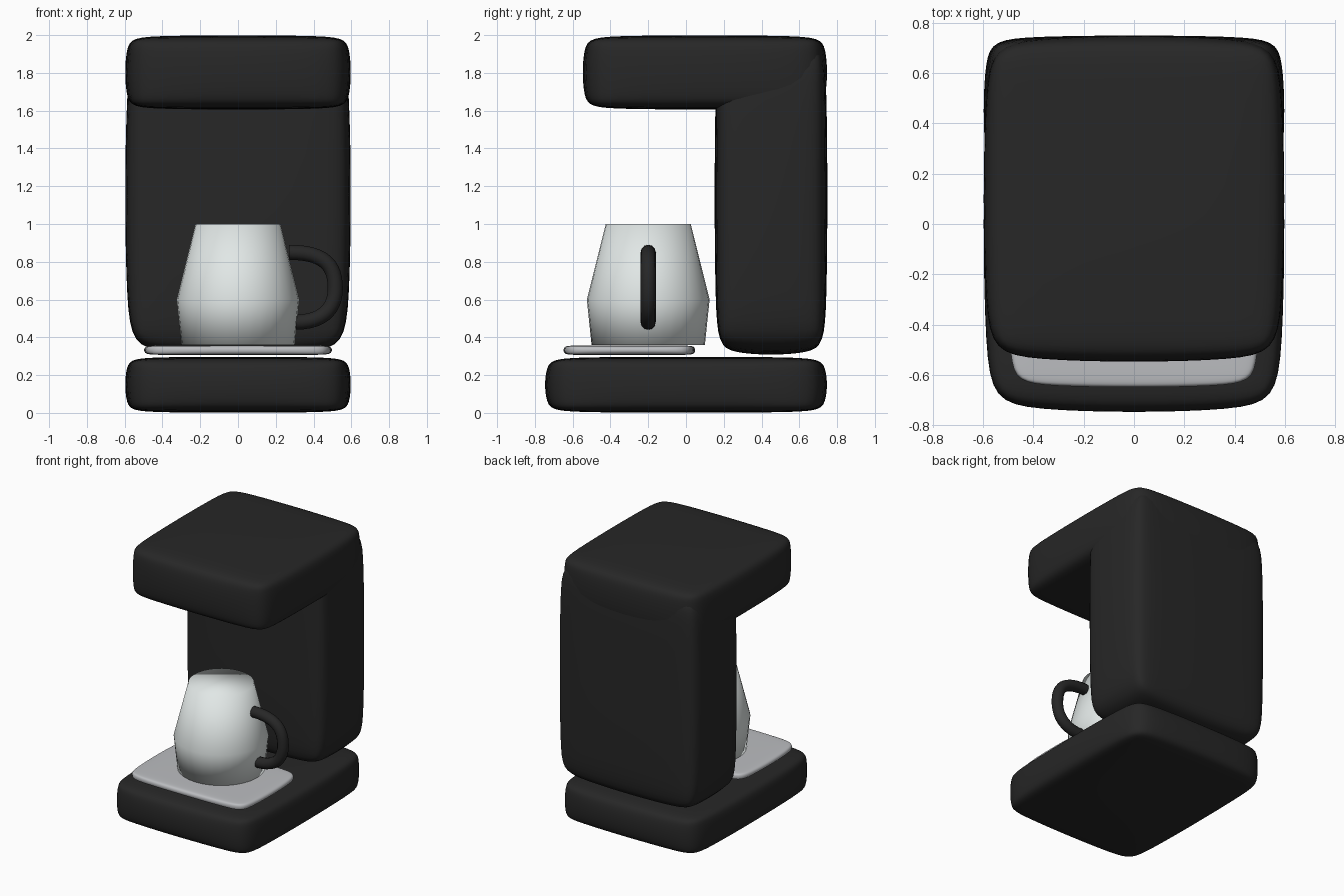
import bpy, bmesh
from mathutils import Matrix, Vector

cube = bpy.data.objects.get("Cube")
if cube:
    bpy.data.objects.remove(cube, do_unlink=True)


def make_material(name, color):
    mat = bpy.data.materials.new(name)
    mat.use_nodes = True
    mat.diffuse_color = (*color, 1)
    mat.node_tree.nodes["Principled BSDF"].inputs["Base Color"].default_value = (*color, 1)
    return mat


black = make_material("black plastic", (0.02, 0.02, 0.02))
steel = make_material("grey steel", (0.5, 0.51, 0.53))
glass = make_material("pale glass", (0.8, 0.85, 0.84))


def add_mesh(name, bm, mat):
    for face in bm.faces:
        face.smooth = True
    mesh = bpy.data.meshes.new(name)
    bm.to_mesh(mesh)
    bm.free()
    mesh.materials.append(mat)
    obj = bpy.data.objects.new(name, mesh)
    bpy.context.collection.objects.link(obj)
    return obj


def soft_box(name, low, high, mat, bevel=0.07):
    """Bevelled unit cube, stretched between two corners and subdivided."""
    low, high = Vector(low), Vector(high)
    bm = bmesh.new()
    bmesh.ops.create_cube(bm, size=1)
    bmesh.ops.bevel(bm, geom=bm.verts[:] + bm.edges[:], offset=bevel,
                    segments=1, affect='EDGES', profile=0.5)
    # make up for the small shrinkage of the subdivision
    size = (high - low) / (1 - bevel / 12)
    bmesh.ops.transform(bm, verts=bm.verts, matrix=(
        Matrix.Translation((low + high) / 2) @ Matrix.Diagonal((*size, 1))))
    bmesh.ops.recalc_face_normals(bm, faces=bm.faces)
    obj = add_mesh(name, bm, mat)
    sub = obj.modifiers.new("soft", 'SUBSURF')
    sub.levels = sub.render_levels = 3
    return obj


# Machine body
soft_box("base", (-0.6, -0.75, 0), (0.6, 0.75, 0.298), black)
soft_box("rear_tower", (-0.6, 0.15, 0.304), (0.6, 0.75, 1.997), black)
soft_box("brew_head", (-0.6, -0.55, 1.605), (0.6, 0.75, 2), black)
soft_box("warming_plate", (-0.5, -0.65, 0.306), (0.5, 0.05, 0.358), steel)

# Carafe: a closed, turned profile
center_y, sides = -0.2, 32
bm = bmesh.new()
rings = []
for radius, z in ((0.3, 0.36), (0.325, 0.6), (0.225, 1.0)):
    ring = bmesh.ops.create_circle(bm, segments=sides, radius=radius,
                                   matrix=Matrix.Translation((0, center_y, z)))
    rings.append(ring["verts"])
for lower, upper in zip(rings, rings[1:]):
    for i in range(sides):
        j = (i + 1) % sides
        bm.faces.new((lower[i], lower[j], upper[j], upper[i]))
bm.faces.new(rings[0])
bm.faces.new(rings[-1])
bmesh.ops.recalc_face_normals(bm, faces=bm.faces)
add_mesh("carafe", bm, glass)

# Carafe handle: a round tube along a curve
curve = bpy.data.curves.new("carafe_handle", 'CURVE')
curve.dimensions = '3D'
curve.bevel_depth = 0.04
curve.bevel_resolution = 4
curve.use_fill_caps = True
spline = curve.splines.new('BEZIER')
spline.bezier_points.add(2)
# each point: left handle, point, right handle as (x, z)
path = (((0.2, 0.85), (0.27, 0.85), (0.46, 0.85)),
        ((0.515, 0.78), (0.515, 0.66), (0.515, 0.58)),
        ((0.48, 0.48), (0.3, 0.48), (0.2, 0.48)))
for point, coords in zip(spline.bezier_points, path):
    point.handle_left_type = point.handle_right_type = 'FREE'
    point.handle_left, point.co, point.handle_right = [(x, center_y, z) for x, z in coords]
curve.materials.append(black)
bpy.context.collection.objects.link(bpy.data.objects.new("carafe_handle", curve))
